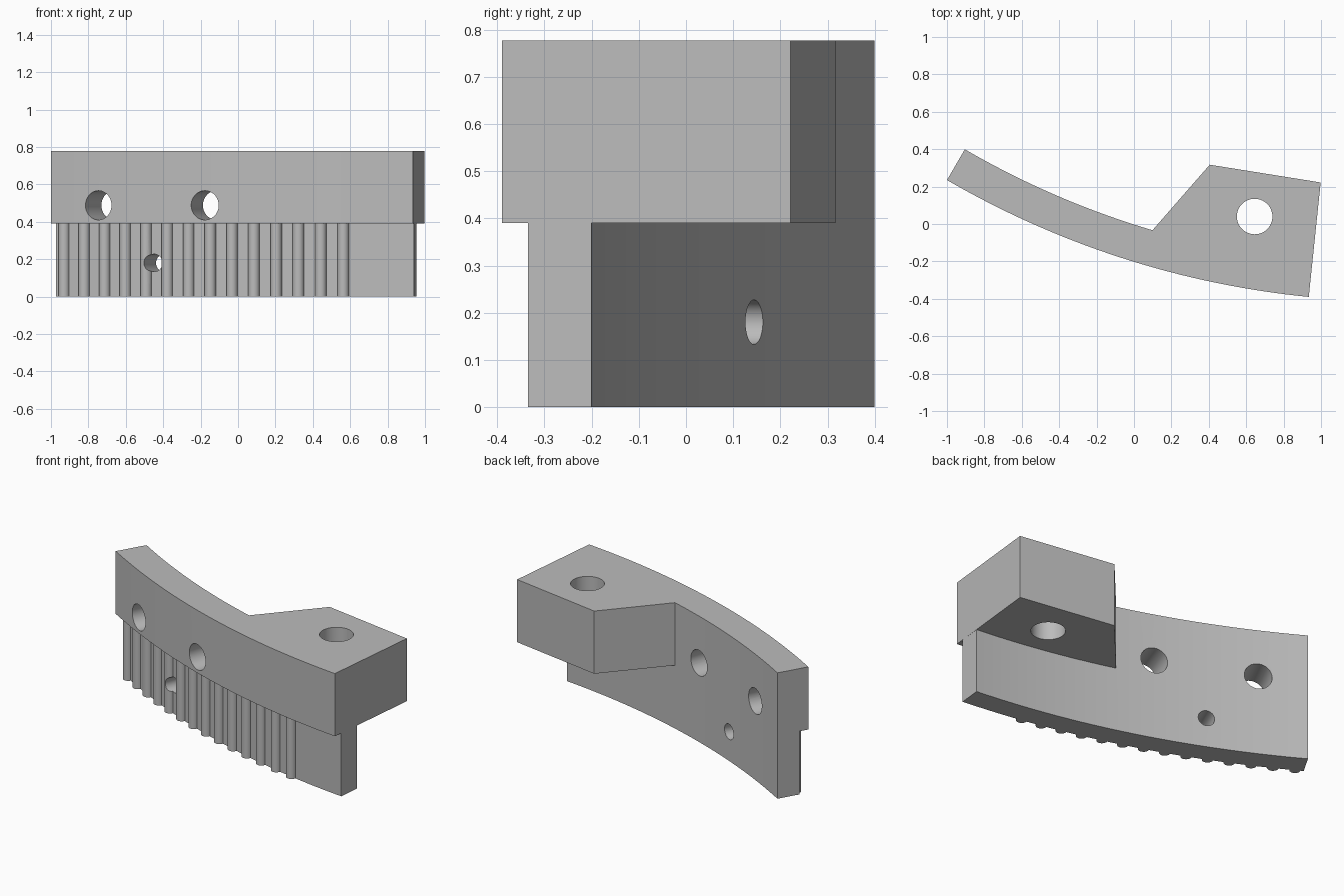
import bpy, bmesh
from math import radians, cos, sin, pi
from mathutils import Vector

default = bpy.data.objects.get("Cube")
if default:
    bpy.data.objects.remove(default, do_unlink=True)

# Shared arc layout
CENTRE = Vector((1.406, 4.377))
R_IN, R_RACK, R_OUT = 4.60, 4.735, 4.79
A_LEFT, A_BOSS, A_RIGHT = 59.85, 73.49, 84.35
Z_STEP, Z_TOP = 0.39, 0.777


def polar(r, deg):
    a = radians(deg)
    return CENTRE - Vector((cos(a), sin(a))) * r


def arc(r, a0, a1, n):
    return [polar(r, a0 + (a1 - a0) * i / n) for i in range(n + 1)]


def full_arc(r):
    return arc(r, A_LEFT, A_BOSS, 28) + arc(r, A_BOSS, A_RIGHT, 22)[1:]


def prism(name, outline, z0, z1):
    """Extrude a flat outline upwards into a solid."""
    bm = bmesh.new()
    face = bm.faces.new([bm.verts.new((p.x, p.y, z0)) for p in outline])
    grown = bmesh.ops.extrude_face_region(bm, geom=[face], use_keep_orig=True)
    bmesh.ops.translate(bm, vec=(0, 0, z1 - z0),
                        verts=[g for g in grown["geom"] if isinstance(g, bmesh.types.BMVert)])
    bmesh.ops.recalc_face_normals(bm, faces=bm.faces)
    mesh = bpy.data.meshes.new(name)
    bm.to_mesh(mesh)
    bm.free()
    obj = bpy.data.objects.new(name, mesh)
    bpy.context.collection.objects.link(obj)
    return obj


def drill(name, location, axis, radius):
    """Cylindrical cutter along an axis."""
    bpy.ops.mesh.primitive_cylinder_add(vertices=48, radius=radius, depth=1.2, location=location)
    obj = bpy.context.object
    obj.name = name
    obj.rotation_mode = "QUATERNION"
    obj.rotation_quaternion = Vector(axis).to_track_quat("Z", "Y")
    obj.hide_render = True
    return obj


def radial_drill(name, deg, z, radius):
    p, d = polar(R_OUT - 0.1, deg), polar(0, deg) - polar(1, deg)
    return drill(name, (p.x, p.y, z), (d.x, d.y, 0), radius)


# Upper band with the angled mounting boss
band = arc(R_OUT, A_LEFT, A_RIGHT, 50)
band += [Vector((0.998, 0.222)), Vector((0.405, 0.317))]
band += arc(R_IN, A_BOSS, A_LEFT, 28)
jaw = prism("curved_jaw", band, Z_STEP, Z_TOP)

# Lower wall with rounded ribs along its outer face
RIBS, RIB_R = 14, 0.031
FIRST, LAST = 60.44, 79.75
half = RIB_R / R_RACK * 180 / pi
outer, start = [], A_LEFT
for i in range(RIBS):
    a = FIRST + (LAST - FIRST) * i / (RIBS - 1)
    outer += arc(R_RACK, start, a - half, 3)
    out_dir = polar(1, a) - polar(0, a)
    along = Vector((-out_dir.y, out_dir.x))
    for k in range(1, 10):
        t = pi * k / 10
        outer.append(polar(R_RACK, a) + (out_dir * sin(t) - along * cos(t)) * RIB_R)
    start = a + half
outer += arc(R_RACK, start, A_RIGHT, 10)
wall = prism("ribbed_wall", outer + full_arc(R_IN)[::-1], 0, Z_STEP)

# Join the wall, then drill the holes
tools = [
    (wall, "UNION"),
    (radial_drill("left_bolt_cutter", 63.3, 0.488, 0.078), "DIFFERENCE"),
    (radial_drill("right_bolt_cutter", 70.7, 0.488, 0.078), "DIFFERENCE"),
    (radial_drill("pin_cutter", 66.95, 0.18, 0.047), "DIFFERENCE"),
    (drill("boss_cutter", (0.645, 0.04, 0.6), (0, 0, 1), 0.095), "DIFFERENCE"),
]
for tool, mode in tools:
    mod = jaw.modifiers.new(tool.name, "BOOLEAN")
    mod.operation, mod.object, mod.solver = mode, tool, "EXACT"
bpy.context.view_layer.update()
solid = bpy.data.meshes.new_from_object(jaw.evaluated_get(bpy.context.evaluated_depsgraph_get()))
jaw.modifiers.clear()
jaw.data = solid
for tool, _ in tools:
    bpy.data.objects.remove(tool, do_unlink=True)

# Plain grey finish
grey = bpy.data.materials.new("plain_grey")
grey.use_nodes = True
colour = (0.5, 0.5, 0.5, 1)
grey.diffuse_color = colour
grey.node_tree.nodes["Principled BSDF"].inputs["Base Color"].default_value = colour
solid.materials.clear()
solid.materials.append(grey)

bpy.ops.object.select_all(action="DESELECT")
jaw.select_set(True)
bpy.context.view_layer.objects.active = jaw
bpy.ops.object.shade_smooth_by_angle(angle=radians(30))
